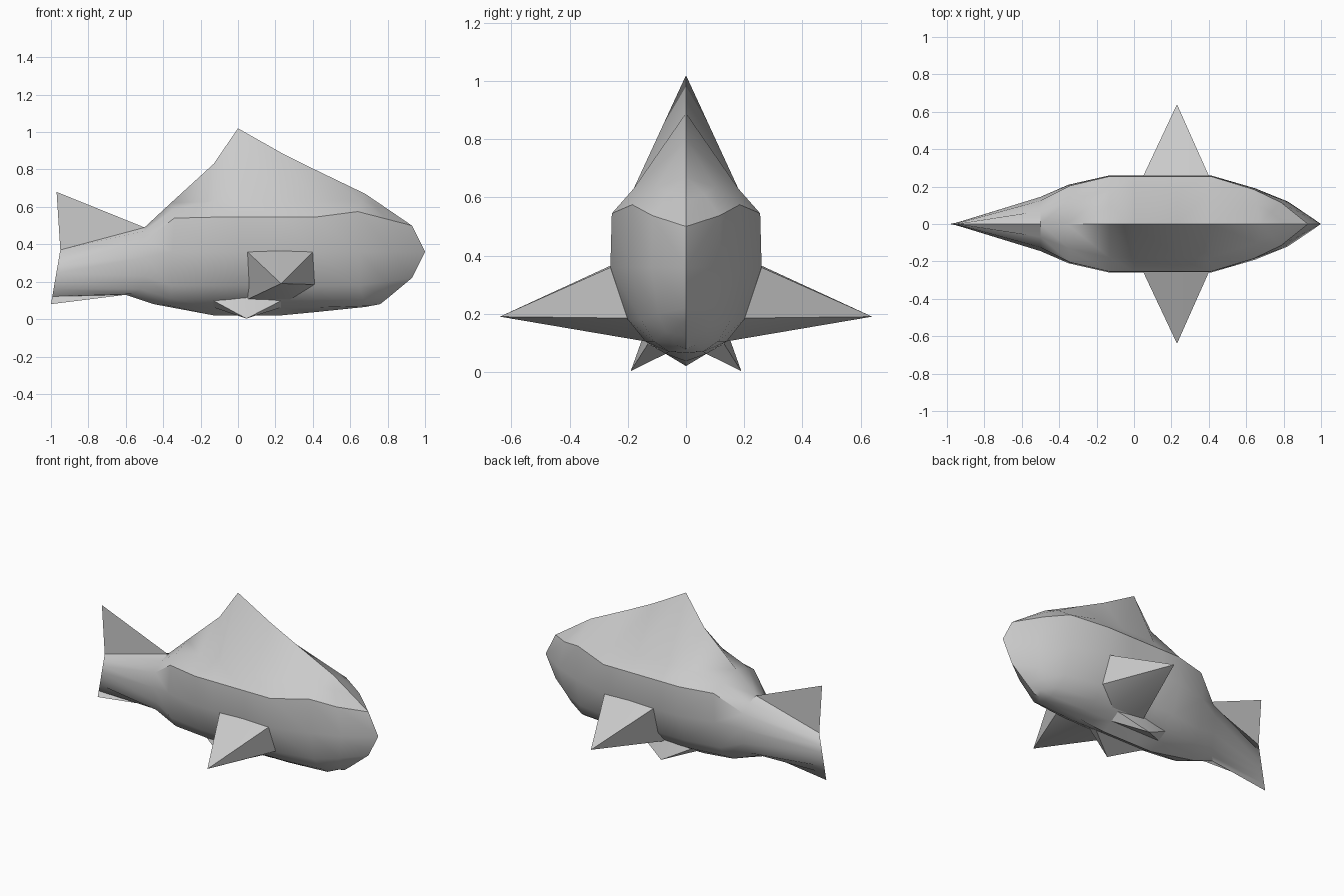
import bpy, bmesh, math
from mathutils import Vector

if "Cube" in bpy.data.objects:
    bpy.data.objects.remove(bpy.data.objects["Cube"])


def finish(name, bm, angle):
    bmesh.ops.remove_doubles(bm, verts=bm.verts, dist=0.001)
    bmesh.ops.recalc_face_normals(bm, faces=bm.faces)
    mesh = bpy.data.meshes.new(name)
    bm.to_mesh(mesh)
    bm.free()
    ob = bpy.data.objects.new(name, mesh)
    bpy.context.collection.objects.link(ob)
    bpy.ops.object.select_all(action='DESELECT')
    bpy.context.view_layer.objects.active = ob
    ob.select_set(True)
    bpy.ops.object.shade_smooth_by_angle(angle=math.radians(angle))
    return ob


# Half cross-section of the trunk between the ridge and the keel (y, z)
SIDE = [(.18, .63), (.255, .545), (.26, .36), (.2, .18), (.14, .105), (.07, .062)]


def trunk(x, ridge, keel):
    return [(x, 0, ridge)] + [(x, y, z) for y, z in SIDE] + [(x, 0, keel)]


def blend(a, b, t, bulge):
    ring = []
    for p, q in zip(a, b):
        v = Vector(p).lerp(Vector(q), t)
        v.y *= bulge
        ring.append(tuple(v))
    return ring


# Rings where the body tapers (x, y, z from ridge to keel)
tail_end = [(-.95 - .05 * i / 7, 0, .37 - .29 * i / 7) for i in range(8)]
tail_root = [(-.5, 0, .49), (-.5, .07, .47), (-.5, .125, .42), (-.5, .145, .33),
             (-.5, .125, .23), (-.52, .09, .16), (-.56, .04, .135), (-.6, 0, .13)]
hip = [(-.36, 0, .62), (-.35, .13, .585), (-.34, .205, .54), (-.35, .21, .36),
       (-.36, .165, .18), (-.36, .12, .11), (-.38, .06, .075), (-.45, 0, .08)]
head = [(.68, 0, .67), (.66, .1, .635), (.64, .185, .575), (.65, .19, .36),
        (.65, .155, .18), (.67, .11, .105), (.68, .06, .07), (.68, 0, .065)]
nose = [(.68, 0, .67), (.805, 0, .585), (.93, 0, .5), (1, 0, .36),
        (.93, 0, .22), (.87, 0, .17), (.81, 0, .12), (.76, 0, .08)]

rings = [tail_end, tail_root, hip, trunk(-.13, .83, .02), trunk(0, 1.02, .02),
         trunk(.23, .89, .02), trunk(.41, .8, .037), head,
         blend(head, nose, .5, 1.25), nose]

# Body: loft both halves and weld along the midline
bm = bmesh.new()
for s in (1, -1):
    grid = [[bm.verts.new((x, y * s, z)) for x, y, z in r] for r in rings]
    for a, b in zip(grid, grid[1:]):
        for i in range(7):
            bm.faces.new((a[i], a[i + 1], b[i + 1], b[i]))
bmesh.ops.remove_doubles(bm, verts=bm.verts, dist=0.001)
bmesh.ops.dissolve_degenerate(bm, dist=0.0005, edges=bm.edges)
finish("body", bm, 32)

# Upper tail lobe: thin sheet
bm = bmesh.new()
bm.faces.new([bm.verts.new(p) for p in ((-.5, 0, .49), (-.97, 0, .68), (-.95, 0, .37))])
finish("tail_fin", bm, 30)


def fin(name, tip, base, s):
    bm = bmesh.new()
    t = bm.verts.new((tip[0], tip[1] * s, tip[2]))
    vs = [bm.verts.new((x, y * s, z)) for x, y, z in base]
    for i, v in enumerate(vs):
        bm.faces.new((t, v, vs[(i + 1) % len(vs)]))
    finish(name, bm, 50)


# Paired fins: open cones rooted on the flanks and belly
for side, s in (("left", 1), ("right", -1)):
    fin("pectoral_fin_" + side, (.23, .64, .19),
        [(.05, .258, .36), (.22, .26, .365), (.4, .258, .36),
         (.41, .2, .185), (.28, .14, .105), (.05, .14, .105)], s)
    fin("pelvic_fin_" + side, (.045, .19, .003),
        [(-.13, .13, .098), (.05, .15, .115), (.23, .13, .098),
         (.23, .07, .062), (-.13, .07, .062)], s)
